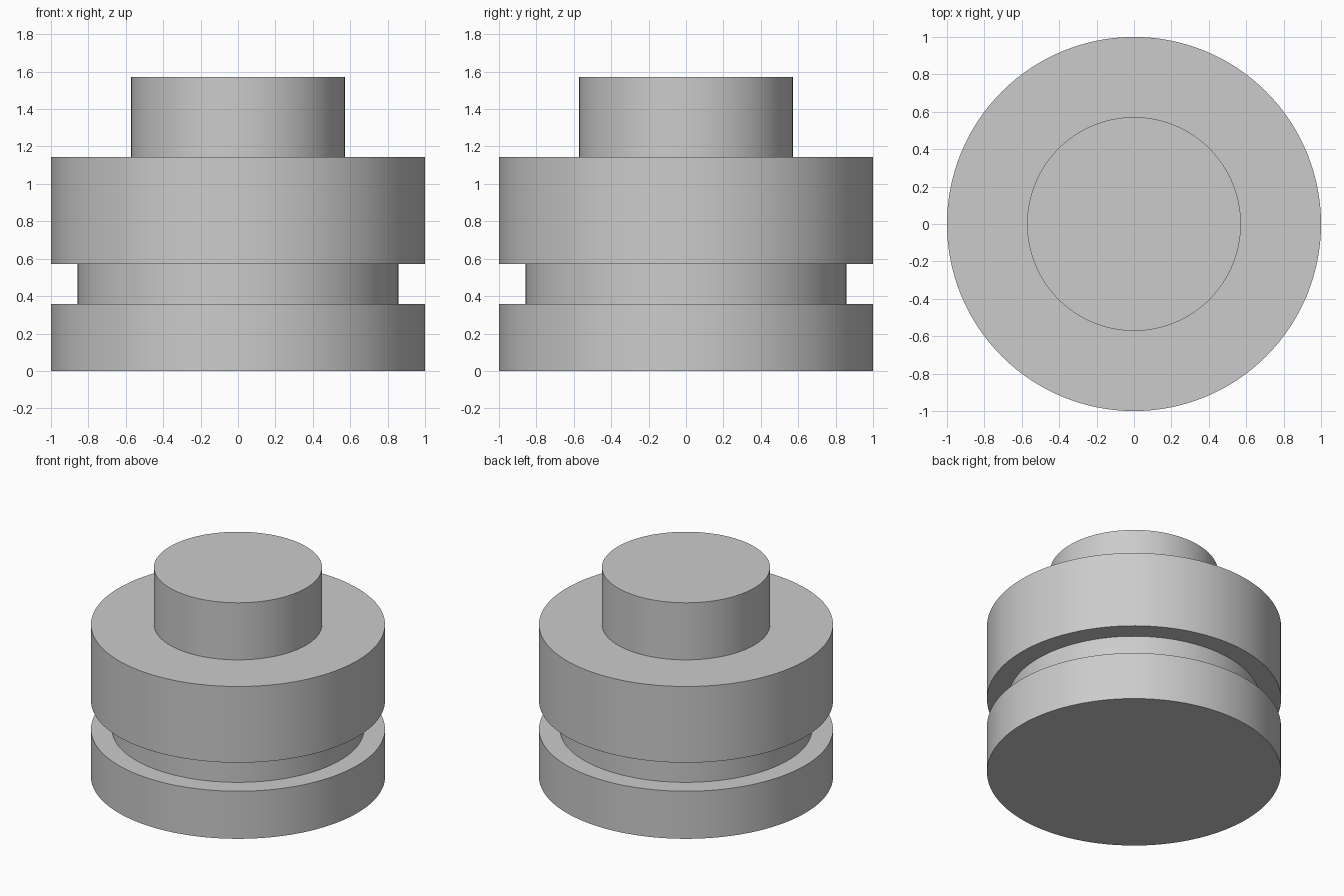
import bpy, bmesh, math

cube = bpy.data.objects.get("Cube")
if cube:
    bpy.data.objects.remove(cube, do_unlink=True)

SEGMENTS = 128
UNIT = 1 / 7

# Single grey finish
grey = bpy.data.materials.new("plain_grey")
grey.use_nodes = True
colour = (0.6, 0.6, 0.6, 1)
grey.diffuse_color = colour
grey.node_tree.nodes["Principled BSDF"].inputs["Base Color"].default_value = colour

# Turned outline: (radius, height) of base, groove, body and top boss
profile = [(7, 0), (7, 2.5), (6, 2.5), (6, 4), (7, 4), (7, 8), (4, 8), (4, 11)]


def lathe(name, outline):
    """Revolve an outline around z and close both ends with flat caps."""
    bm = bmesh.new()
    rings = []
    for radius, height in outline:
        rings.append([
            bm.verts.new((radius * UNIT * math.cos(a), radius * UNIT * math.sin(a), height * UNIT))
            for a in (math.tau * i / SEGMENTS for i in range(SEGMENTS))
        ])
    for low, high in zip(rings, rings[1:]):
        for i in range(SEGMENTS):
            j = (i + 1) % SEGMENTS
            bm.faces.new((low[i], low[j], high[j], high[i]))
    bm.faces.new(rings[0][::-1])
    bm.faces.new(rings[-1])
    bmesh.ops.recalc_face_normals(bm, faces=bm.faces)
    mesh = bpy.data.meshes.new(name)
    bm.to_mesh(mesh)
    bm.free()
    mesh.materials.append(grey)
    obj = bpy.data.objects.new(name, mesh)
    bpy.context.collection.objects.link(obj)
    return obj


# Grooved plug with a raised boss
plug = lathe("grooved_plug", profile)
bpy.ops.object.select_all(action="DESELECT")
plug.select_set(True)
bpy.context.view_layer.objects.active = plug
bpy.ops.object.shade_smooth_by_angle(angle=math.radians(30))
